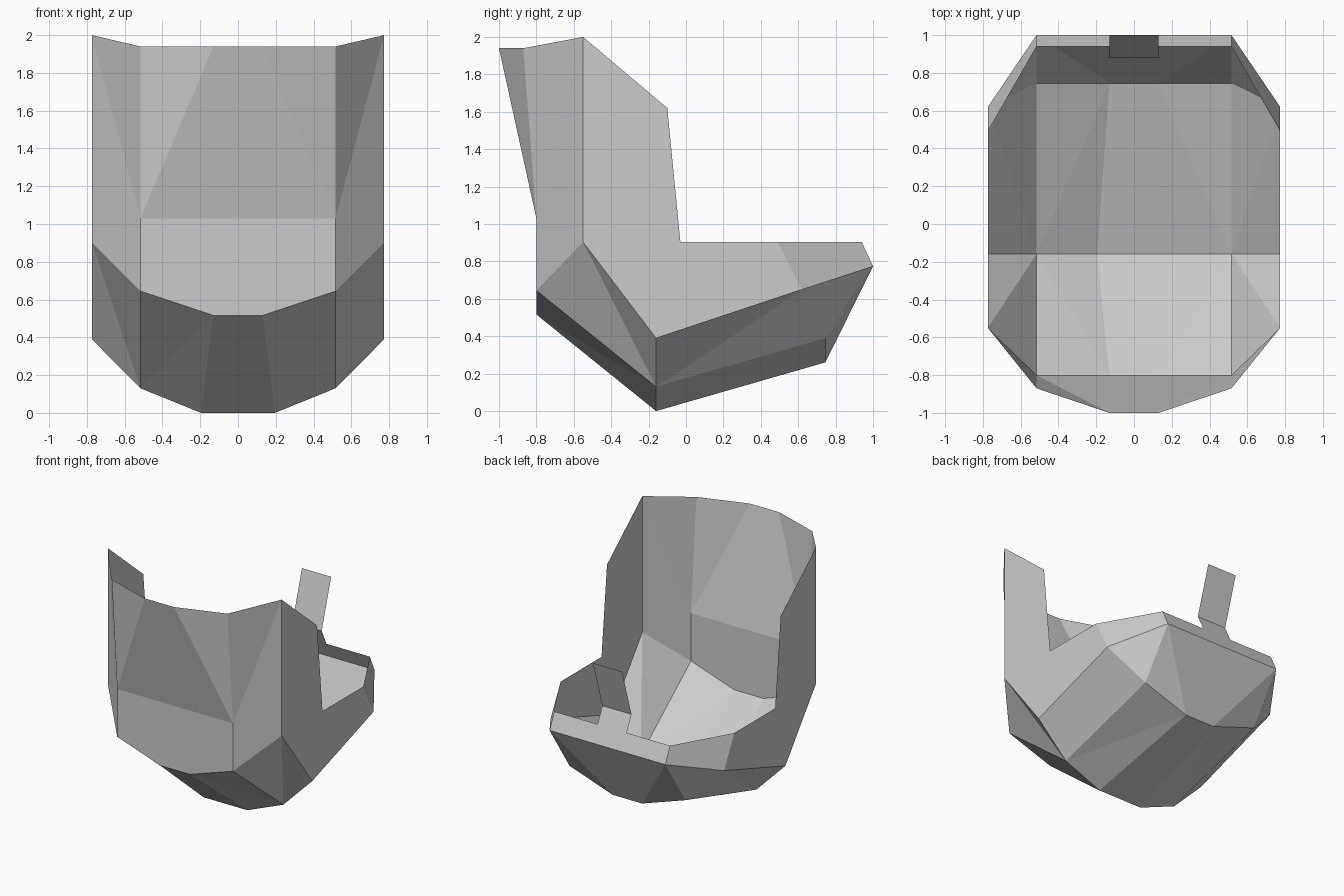
import bpy
import bmesh

if "Cube" in bpy.data.objects:
    bpy.data.objects.remove(bpy.data.objects["Cube"])


def make_object(name, bm):
    bmesh.ops.recalc_face_normals(bm, faces=bm.faces[:])
    mesh = bpy.data.meshes.new(name)
    bm.to_mesh(mesh)
    bm.free()
    obj = bpy.data.objects.new(name, mesh)
    bpy.context.collection.objects.link(obj)
    return obj


# Thin open shell: corner points of the right half
half = {
    # front panel profile, top lip to lower edge
    "T": (0.13, -1.00, 1.94), "S": (0.516, -0.87, 1.94),
    "P": (0.516, -0.80, 1.03), "Q": (0.516, -0.80, 0.645),
    "R": (0.13, -0.80, 0.516),
    # keel and floor
    "N": (0.195, -0.16, 0.0), "L": (0.516, -0.16, 0.13),
    "O": (0.13, 0.745, 0.26), "M": (0.516, 0.745, 0.39),
    # flat side wall outline
    "A": (0.774, -0.55, 2.0), "B": (0.774, -0.10, 1.62),
    "C": (0.774, -0.03, 0.903), "I": (0.774, 0.49, 0.903),
    "H": (0.774, 0.62, 0.65), "G": (0.774, -0.16, 0.39),
    "F": (0.774, -0.55, 0.903),
    # rear rim
    "K": (0.516, 1.00, 0.774), "J": (0.516, 0.94, 0.903),
}
side_faces = ["AFGHICB",                  # side wall
              "PST", "SPA", "APF", "FPQ",  # front corner
              "FQL", "FLG", "QRL", "RNL",  # lower front
              "LNO", "LOM",                # floor
              "GLH", "LMH", "MKH",         # lower rear corner
              "MOK", "HKJI"]               # rear wall and rim
centre_strip = "TPQRNOKJ"                  # panels spanning left to right

bm = bmesh.new()
right = {k: bm.verts.new(p) for k, p in half.items()}
left = {k: bm.verts.new((-x, y, z)) for k, (x, y, z) in half.items()}
for names in side_faces:
    bm.faces.new([right[n] for n in names])
    bm.faces.new([left[n] for n in reversed(names)])
for a, b in zip(centre_strip, centre_strip[1:]):
    bm.faces.new((right[a], left[a], left[b], right[b]))
make_object("shell", bm)

# Bent tab standing on the rear rim
bm = bmesh.new()
profile = [(0.94, 0.903), (0.88, 1.03), (1.0, 1.42)]
rows = [[bm.verts.new((x, y, z)) for x in (-0.13, 0.13)] for y, z in profile]
for lo, hi in zip(rows, rows[1:]):
    bm.faces.new((lo[0], lo[1], hi[1], hi[0]))
make_object("rear_tab", bm)
